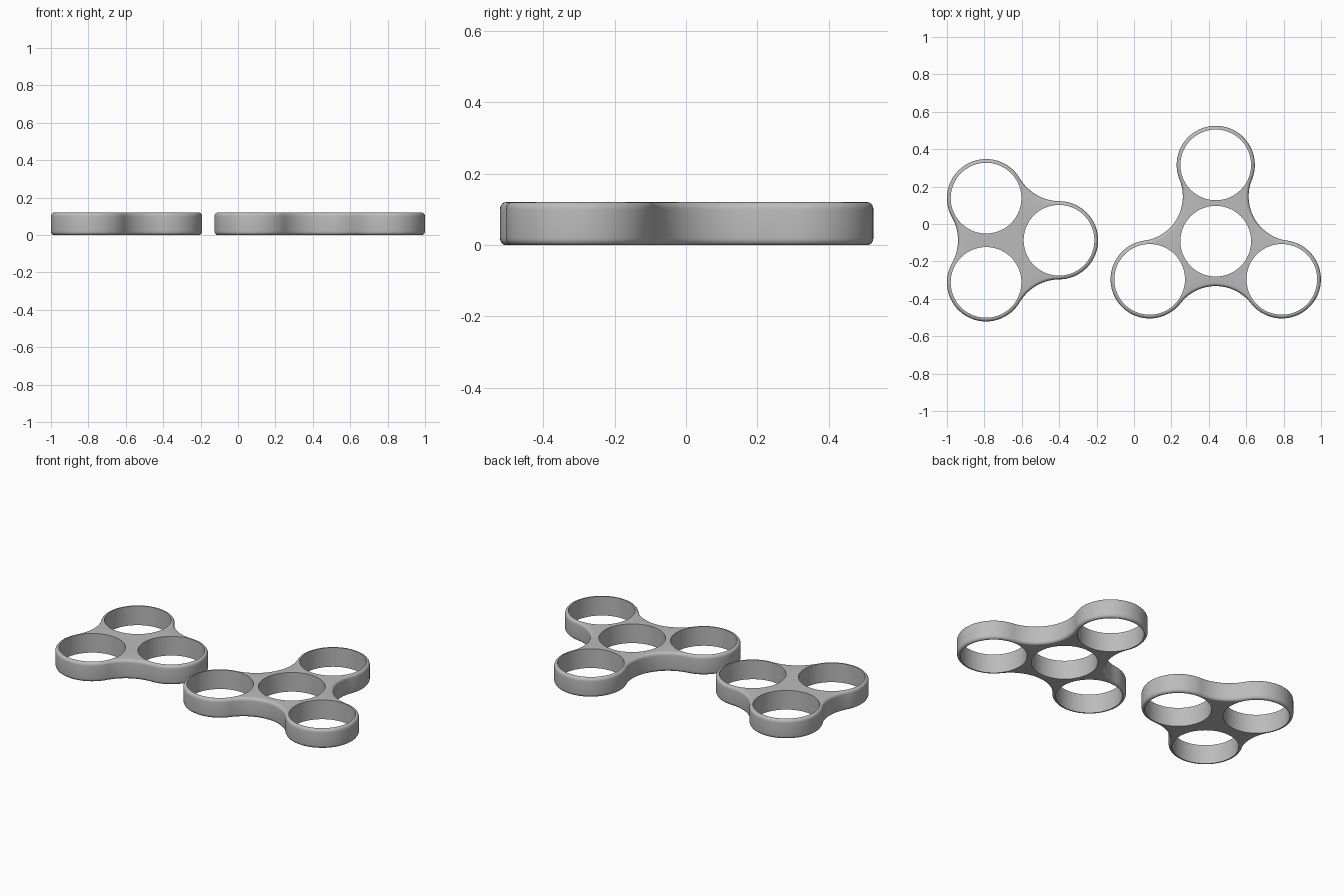
import bpy, bmesh, math
from mathutils import Vector

if "Cube" in bpy.data.objects:
    bpy.data.objects.remove(bpy.data.objects["Cube"])

RIM, HOLE, HEIGHT = 0.209, 0.189, 0.12
BEVEL_XY, BEVEL_Z, STEPS = 0.016, 0.02, 5

grey = bpy.data.materials.new("grey plastic")
grey.diffuse_color = (0.5, 0.5, 0.5, 1)
grey.use_nodes = True
grey.node_tree.nodes["Principled BSDF"].inputs["Base Color"].default_value = grey.diffuse_color


def ang(v):
    return math.atan2(v.y, v.x)


def outline(lobes, waist, inset):
    """Lobe circles joined by concave tangent arcs, counter-clockwise."""
    n = len(lobes)
    mid = sum(lobes, Vector((0, 0))) / n
    fillets = []
    # waist = distance of the concave arc from the spinner centre
    for i in range(n):
        a, b = lobes[i], lobes[(i + 1) % n]
        m, half = (a + b) / 2, (b - a).length / 2
        out = (m - mid).normalized()
        w = waist - (m - mid).length
        r = (half ** 2 + w ** 2 - RIM ** 2) / (2 * (RIM - w))
        fillets.append((m + out * (w + r), r))
    pts = []

    def arc(c, r, a0, sweep, steps):
        for k in range(steps):
            t = a0 + sweep * k / steps
            pts.append((c.x + r * math.cos(t), c.y + r * math.sin(t)))

    for i in range(n):
        c, nxt = lobes[i], lobes[(i + 1) % n]
        f, r = fillets[i]
        a0 = ang(fillets[i - 1][0] - c)
        arc(c, RIM - inset, a0, (ang(f - c) - a0) % math.tau, 48)
        a0 = ang(c - f)
        arc(f, r + inset, a0, -((a0 - ang(nxt - f)) % math.tau), 24)
    return pts


def spinner(name, centre, spacing, start, waist, hub):
    centre = Vector(centre)
    lobes = []
    for i in range(3):
        t = math.radians(start + 120 * i)
        lobes.append(centre + spacing * Vector((math.cos(t), math.sin(t))))
    holes = lobes + ([centre] if hub else [])
    bm = bmesh.new()

    def loop(pts, z):
        vs = [bm.verts.new((x, y, z)) for x, y in pts]
        for i, v in enumerate(vs):
            bm.edges.new((vs[i - 1], v))
        return vs

    def bridge(lo, hi):
        for i in range(len(lo)):
            bm.faces.new((lo[i - 1], lo[i], hi[i], hi[i - 1])).smooth = True

    # outer wall with rounded top and bottom edges
    prof = []
    for k in range(STEPS + 1):
        t = math.pi / 2 * k / STEPS
        prof.append((BEVEL_XY * (1 - math.sin(t)), BEVEL_Z * (1 - math.cos(t))))
    prof += [(e, HEIGHT - z) for e, z in reversed(prof)]
    rings = [loop(outline(lobes, waist, e), z) for e, z in prof]
    for lo, hi in zip(rings, rings[1:]):
        bridge(lo, hi)

    # straight bearing holes
    caps = {0: [rings[0]], 1: [rings[-1]]}
    for c in holes:
        pts = [(c.x + HOLE * math.cos(-math.tau * k / 72),
                c.y + HOLE * math.sin(-math.tau * k / 72)) for k in range(72)]
        lo, hi = loop(pts, 0), loop(pts, HEIGHT)
        bridge(lo, hi)
        caps[0].append(lo)
        caps[1].append(hi)

    # flat top and bottom
    for side, loops in caps.items():
        edges = [bm.edges.get((vs[i - 1], vs[i])) for vs in loops for i in range(len(vs))]
        up = Vector((0, 0, 1 if side else -1))
        res = bmesh.ops.triangle_fill(bm, edges=edges, use_beauty=True, normal=up)
        for f in res["geom"]:
            if isinstance(f, bmesh.types.BMFace):
                f.smooth = False
                f.normal_update()
                if f.normal.dot(up) < 0:
                    f.normal_flip()

    me = bpy.data.meshes.new(name)
    bm.to_mesh(me)
    bm.free()
    me.set_sharp_from_angle(angle=math.radians(35))
    me.materials.append(grey)
    bpy.context.collection.objects.link(bpy.data.objects.new(name, me))


spinner("compact_spinner_body", (-0.661, -0.087), 0.26, 0, 0.28, False)
spinner("hub_spinner_body", (0.437, -0.092), 0.408, 90, 0.24, True)
